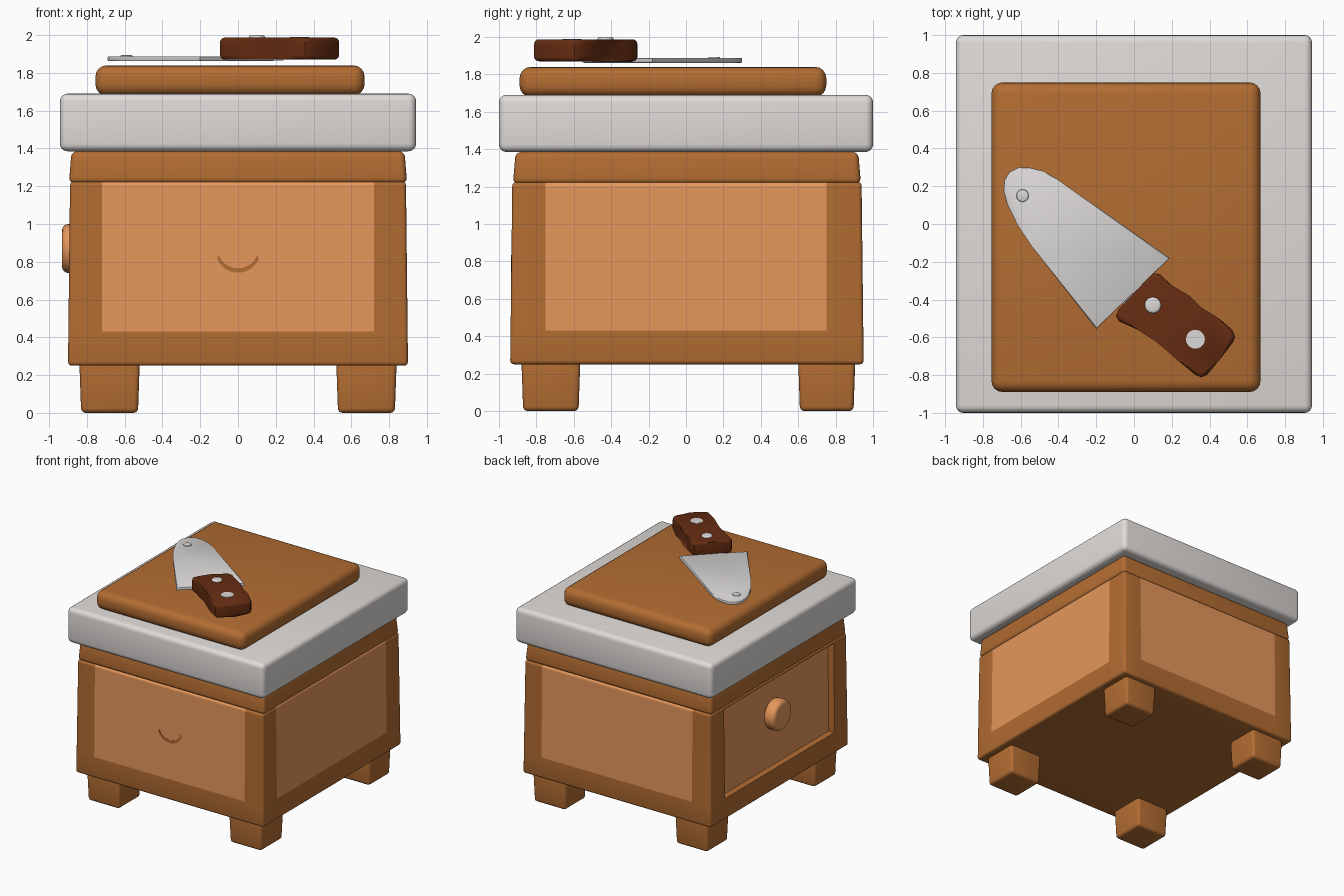
import bpy, bmesh, math
from mathutils import Matrix, Vector

if "Cube" in bpy.data.objects:
    bpy.data.objects.remove(bpy.data.objects["Cube"])


def material(name, rgb):
    m = bpy.data.materials.new(name)
    m.diffuse_color = (*rgb, 1)
    m.use_nodes = True
    m.node_tree.nodes["Principled BSDF"].inputs["Base Color"].default_value = m.diffuse_color
    return m


BROWN = material("brown wood", (0.45, 0.152, 0.032))
TAN = material("light wood", (0.79, 0.31, 0.105))
STONE = material("pale stone", (0.74, 0.71, 0.69))
STEEL = material("steel", (0.72, 0.70, 0.69))
DARK = material("dark handle wood", (0.135, 0.026, 0.006))


def finish(bm, name, *mats):
    bmesh.ops.recalc_face_normals(bm, faces=bm.faces)
    me = bpy.data.meshes.new(name)
    bm.to_mesh(me)
    bm.free()
    for m in mats:
        me.materials.append(m)
    me.shade_smooth()
    me.set_sharp_from_angle(angle=math.radians(40))
    ob = bpy.data.objects.new(name, me)
    bpy.context.collection.objects.link(ob)
    return ob


def box_mesh(x, y, z, bevel, top=1.0, bottom=1.0, segs=4):
    """Rounded box from (min, max) ranges, with scaled top or bottom."""
    bm = bmesh.new()
    bmesh.ops.create_cube(bm, size=1)
    c = Vector((sum(x) / 2, sum(y) / 2, sum(z) / 2))
    for v in bm.verts:
        s = top if v.co.z > 0 else bottom
        v.co = c + Vector((v.co.x * (x[1] - x[0]) * s, v.co.y * (y[1] - y[0]) * s,
                           v.co.z * (z[1] - z[0])))
    bmesh.ops.bevel(bm, geom=bm.edges[:], offset=bevel, segments=segs,
                    profile=0.5, affect='EDGES')
    return bm


def prism(name, pts, z, mat, bevel=0.0, segs=3, matrix=None):
    """Extruded outline with optional rounded rims."""
    bm = bmesh.new()
    low = [bm.verts.new((px, py, z[0])) for px, py in pts]
    high = [bm.verts.new((px, py, z[1])) for px, py in pts]
    bm.faces.new(low[::-1])
    bm.faces.new(high)
    n = len(pts)
    for i in range(n):
        j = (i + 1) % n
        bm.faces.new((low[i], low[j], high[j], high[i]))
    if bevel:
        rim = [e for e in bm.edges if abs(e.verts[0].co.z - e.verts[1].co.z) < 1e-5]
        bmesh.ops.bevel(bm, geom=rim, offset=bevel, segments=segs, profile=0.5, affect='EDGES')
    if matrix:
        bm.transform(matrix)
    return finish(bm, name, mat)


def circle(cx, cy, r, n=24):
    return [(cx + r * math.cos(2 * math.pi * i / n), cy + r * math.sin(2 * math.pi * i / n))
            for i in range(n)]


# Cabinet body: light panels on front, back and right, recessed drawer on the left
bm = box_mesh((-0.9, 0.9), (-0.94, 0.95), (0.25, 1.225), 0.02, top=0.988, segs=3)
cuts = [((s * 0.72, 0, 0), (1, 0, 0)) for s in (-1, 1)]
cuts += [((0, s * 0.75, 0), (0, 1, 0)) for s in (-1, 1)]
cuts += [((0, 0, h), (0, 0, 1)) for h in (0.43, 1.2)]
for co, no in cuts:
    bmesh.ops.bisect_plane(bm, geom=bm.verts[:] + bm.edges[:] + bm.faces[:],
                           plane_co=co, plane_no=no)
drawer = []
for f in bm.faces:
    c = f.calc_center_median()
    if c.z > 0.43 and abs(f.normal.z) < 0.9:
        if (abs(c.x) < 0.72 and abs(c.y) > 0.9) or (c.x > 0.85 and abs(c.y) < 0.75):
            f.material_index = 1
        elif c.x < -0.85 and abs(c.y) < 0.75 and c.z < 1.2:
            drawer.append(f)
rim = bmesh.ops.inset_region(bm, faces=drawer, thickness=0.002, depth=-0.055)["faces"]
for f in rim:
    f.material_index = 0
for f in drawer:
    f.material_index = 1
finish(bm, "cabinet_body", BROWN, TAN)

# Drawer knob on the left side
prism("drawer_knob", circle(0, 0, 0.13, 32), (0.82, 0.932), TAN, 0.035, 4,
      Matrix.Translation((0, 0, 0.87)) @ Matrix.Rotation(-math.pi / 2, 4, 'Y'))

# Thin crescent mark on the front panel
A = [math.radians(200 + 140 * i / 14) for i in range(15)]
arc = [(0.119 * math.cos(a), 0.862 + 0.12 * math.sin(a)) for a in A]
arc += [(0.107 * math.cos(a), 0.868 + 0.102 * math.sin(a)) for a in A[::-1]]
prism("front_crescent", arc, (0.927, 0.936), BROWN, matrix=Matrix.Rotation(math.pi / 2, 4, 'X'))

# Legs
for side, x in (("left", (-0.84, -0.52)), ("right", (0.52, 0.84))):
    for end, y in (("front", (-0.88, -0.565)), ("back", (0.6, 0.905))):
        finish(box_mesh(x, y, (0, 0.27), 0.025, bottom=0.94), f"{end}_{side}_leg", BROWN)

# Trim under the counter, counter slab and chopping board
finish(box_mesh((-0.895, 0.895), (-0.925, 0.935), (1.215, 1.385), 0.03, top=0.985),
       "upper_trim", BROWN)
finish(box_mesh((-0.943, 0.943), (-1, 1), (1.385, 1.69), 0.04), "counter_slab", STONE)
finish(box_mesh((-0.755, 0.67), (-0.89, 0.75), (1.68, 1.84), 0.06), "chopping_board", BROWN)

# Knife: blade, handle and rivets
blade = [(-0.20, -0.555), (0.19, -0.18), (-0.41, 0.24), (-0.48, 0.28), (-0.55, 0.298),
         (-0.61, 0.30), (-0.66, 0.275), (-0.688, 0.23), (-0.69, 0.17), (-0.67, 0.10),
         (-0.62, 0.0), (-0.54, -0.12)]
prism("knife_blade", blade, (1.862, 1.887), STEEL, 0.006, 2)
prism("blade_tip_stud", circle(-0.59, 0.15, 0.033), (1.88, 1.894), STEEL, 0.008, 2)
prism("knife_tang", [(-0.06, -0.42), (0.03, -0.5), (0.24, -0.42), (0.08, -0.28)],
      (1.866, 1.884), STEEL)
handle = [(0.10, -0.26), (0.0, -0.365), (-0.08, -0.45), (-0.095, -0.485), (-0.08, -0.515),
          (0.02, -0.56), (0.12, -0.625), (0.23, -0.72), (0.32, -0.795), (0.355, -0.812),
          (0.385, -0.80), (0.46, -0.71), (0.525, -0.625), (0.535, -0.595), (0.52, -0.56),
          (0.45, -0.50), (0.36, -0.445), (0.28, -0.40), (0.20, -0.325), (0.135, -0.265)]
prism("knife_handle", handle, (1.87, 1.987), DARK, 0.024, 4)
prism("inner_rivet", circle(0.10, -0.43, 0.043), (1.95, 2.0), STEEL, 0.012, 3)
prism("outer_rivet", circle(0.325, -0.61, 0.05), (1.95, 1.99), STEEL)
